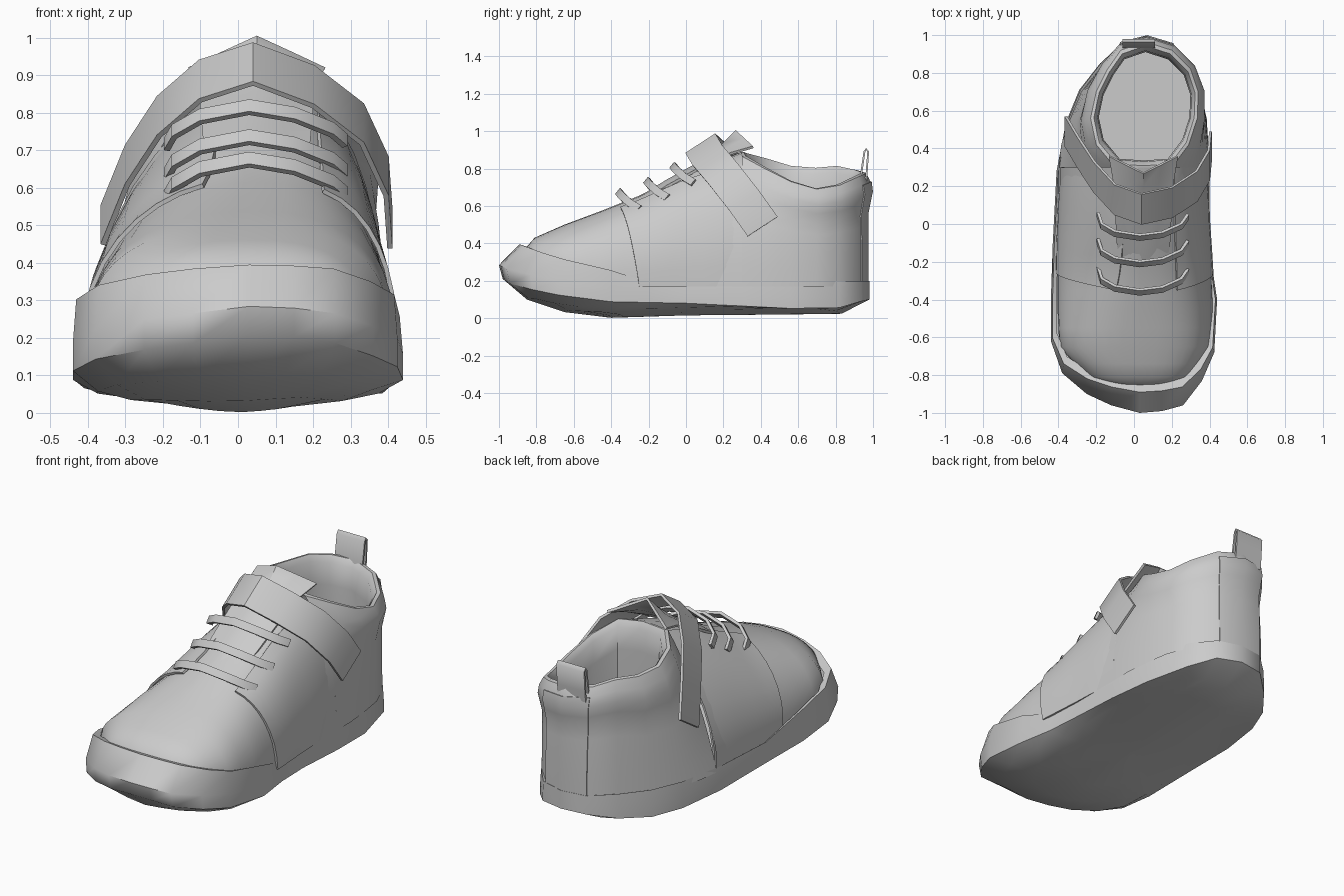
import bpy, math
from mathutils import Vector as V

cube = bpy.data.objects.get("Cube")
if cube:
    bpy.data.objects.remove(cube, do_unlink=True)

grey = bpy.data.materials.new("plain_grey")
grey.use_nodes = True
tone = (0.6, 0.6, 0.6, 1)
grey.diffuse_color = tone
grey.node_tree.nodes["Principled BSDF"].inputs["Base Color"].default_value = tone


def interp(table, t):
    """Linear lookup in rows of (key, values...)."""
    for a, b in zip(table, table[1:]):
        if t <= b[0]:
            f = max(0, (t - a[0]) / (b[0] - a[0]))
            return [p + (q - p) * f for p, q in zip(a[1:], b[1:])]
    return list(table[-1][1:])


def loft(name, rows, closed=False, cap_start=False, cap_end=False, thick=0, angle=45):
    """Skin equal rows of points into one object."""
    n = len(rows[0])
    verts = [tuple(p) for row in rows for p in row]
    faces = []
    for i in range(len(rows) - 1):
        for j in range(n if closed else n - 1):
            k = (j + 1) % n
            faces.append((i * n + j, i * n + k, (i + 1) * n + k, (i + 1) * n + j))
    if cap_start:
        faces.append(tuple(reversed(range(n))))
    if cap_end:
        faces.append(tuple(range(len(verts) - n, len(verts))))
    mesh = bpy.data.meshes.new(name)
    mesh.from_pydata(verts, [], faces)
    mesh.materials.append(grey)
    obj = bpy.data.objects.new(name, mesh)
    bpy.context.collection.objects.link(obj)
    bpy.ops.object.select_all(action="DESELECT")
    obj.select_set(True)
    bpy.context.view_layer.objects.active = obj
    bpy.ops.object.mode_set(mode="EDIT")
    bpy.ops.mesh.select_all(action="SELECT")
    bpy.ops.mesh.normals_make_consistent(inside=False)
    bpy.ops.object.mode_set(mode="OBJECT")
    if thick:
        mod = obj.modifiers.new("thickness", "SOLIDIFY")
        mod.thickness, mod.offset = thick, 0
        bpy.ops.object.modifier_apply(modifier=mod.name)
    bpy.ops.object.shade_smooth_by_angle(angle=math.radians(angle))
    return obj


def ribbon(name, path, across, thick):
    """Flat band along a path, widened by the vector across."""
    w = V(across)
    return loft(name, [[V(p) - w for p in path], [V(p) + w for p in path]], thick=thick)


# Sole: plan outline with a rand that rises round the toe
outline = [(.03, -1), (.15, -.99), (.26, -.96), (.36, -.83), (.425, -.68), (.44, -.4), (.41, -.2),
           (.40, 0), (.40, .3), (.385, .56), (.32, .82), (.22, .94), (.08, .98), (-.06, .96),
           (-.18, .85), (-.29, .71), (-.36, .54), (-.41, .28), (-.43, -.1), (-.44, -.4),
           (-.44, -.62), (-.38, -.79), (-.25, -.9), (-.12, -.96)]
edge_z = [(-1, .21), (-.95, .18), (-.8, .145), (-.5, .09), (0, .08), (.6, .05), (.8, .05), (.97, .1)]
tread_z = [(-.9, .12), (-.75, .055), (-.6, .02), (-.45, .0), (0, .015), (.8, .02)]
rand_z = [(-1, .395), (-.75, .33), (-.3, .235), (-.22, .19), (.97, .2)]


def toe(y):
    return max(0, -y - .5) * 2


def rand_top(x, y, inset=0):
    k = 1 - inset
    return (x * .98 * k, y * (1 - .11 * toe(y)) * k, interp(rand_z, y)[0] - inset * .3)


def tread(x, y, k):
    z = interp(tread_z, y * k)[0] + .06 * (abs(x * k) / .44) ** 1.4
    return (x * k, y * k, min(z, interp(edge_z, y)[0]))


bottom = [(x, y * (1 - .02 * toe(y)), interp(edge_z, y)[0]) for x, y in outline]
middle = [(x, y, .6 * interp(edge_z, y)[0] + .4 * interp(rand_z, y)[0]) for x, y in outline]
treads = [[tread(x, y, k) for x, y in outline] for k in (.04, .4, .65, .85)]
loft("sole", treads + [bottom, middle, [rand_top(x, y) for x, y in outline],
                       [rand_top(x, y, .05) for x, y in outline]], closed=True, cap_start=True)

# Upper front: arched sections (y, left x, right x, base z, top z, left power)
sections = [(-.87, -.08, .16, .32, .36, .8), (-.81, -.25, .3, .29, .43, .8),
            (-.65, -.395, .40, .25, .5, .8), (-.45, -.405, .42, .2, .575, .95),
            (-.25, -.405, .41, .17, .655, 1.25), (0, -.40, .395, .17, .78, 1.5),
            (.3, -.40, .395, .17, .89, 1.55)]


def arch(y, u, off=0):
    """Point on the upper; u runs 0 (right base) to 1 (left base)."""
    xl, xr, z0, z1, power = interp(sections, y)
    a = math.pi * u
    c, s = math.cos(a), max(0, math.sin(a))
    mid = .03
    x = mid + ((xr - mid) * abs(c) ** .75 if c > 0 else (xl - mid) * abs(c) ** power)
    return (x + off * c, y, z0 + (z1 - z0) * s ** .95 + off * s)


ARC = 20
ys = [-.87, -.84, -.81, -.74, -.65, -.55, -.45, -.35, -.25, -.12, 0, .15, .3]
loft("vamp", [[arch(y, j / ARC) for j in range(ARC + 1)] for y in ys], cap_start=True)

# Side panels lying over the vamp, sinking into the upper towards the back
for name, u0, u1 in (("right_panel", .0, .37), ("left_panel", 1, .60)):
    rows = []
    for i in range(9):
        v = i / 8
        start = -.25 - .1 * v
        rows.append([arch(start + (.3 - start) * k / 8, u0 + (u1 - u0) * v,
                          .011 * min(1, 3 * v + .3) - .022 * (k / 8) ** 3) for k in range(9)])
    loft(name, rows, thick=.012)

# Upper back: wall columns from base (x, y) to collar (x, y, z)
columns = [(.395, .3, .2, .3, .865), (.395, .42, .29, .42, .8), (.382, .56, .335, .56, .73),
           (.36, .7, .34, .7, .69), (.31, .82, .3, .82, .71), (.2, .935, .2, .92, .755),
           (.08, .97, .06, .965, .775), (-.06, .95, -.07, .92, .79),
           (-.17, .84, -.14, .82, .81), (-.28, .7, -.2, .7, .8), (-.35, .53, -.23, .56, .81),
           (-.385, .42, -.2, .42, .85), (-.4, .3, -.1, .3, .88)]
centre = V((.06, .6, 0))
STEPS = 9
rows = [[] for _ in range(STEPS + 1)]
for bx, by, tx, ty, tz in columns:
    base, top = V((bx, by, .17)), V((tx, ty, tz))
    lean = .35 if bx < -.2 else .0
    ctrl = base.lerp(top, lean)
    ctrl.z = .17 + (tz - .17) * (.68 - .2 * lean)
    out = (base - centre)
    out.z = 0
    out.normalize()
    heel = min(1, max(0, (by - .35) * 4))
    for k in range(STEPS + 1):
        t = k / STEPS
        p = base.lerp(ctrl, t).lerp(ctrl.lerp(top, t), t)
        puff = math.sin(math.pi * (t - .6) / .4) if t > .6 else 0
        rows[k].append(p + out * heel * .026 * puff)
loft("quarter", rows)

# Back seam strip follows the heel columns
loft("heel_strip", [[p + V((0, .004, 0)) for p in row[5:8]] for row in rows[:-1]], thick=.006)

# Collar lining and footbed
rim = [V(c[2:]) for c in columns] + [V((.05, .29, .885))]


def inner(k, z=None, drop=0):
    ring = []
    for p in rim:
        q = centre + (p - centre) * k
        q.z = z if z is not None else p.z - drop
        ring.append(q)
    return ring


loft("lining", [rim, inner(.94, drop=-.004), inner(.87, drop=.03), inner(.85, drop=.15),
                inner(.9, z=.25)], closed=True, cap_end=True)

# Tongue with a peaked free end
tongue_rows = []
for y, z, drop, back, half in ((-.36, .575, .04, .0, .1), (-.1, .735, .03, 0, .14),
                               (.1, .845, .03, 0, .15), (.2, .93, .05, .04, .16),
                               (.27, 1.0, .085, .09, .18)):
    tongue_rows.append([(.05 + half * s, y + back * abs(s), z - drop * abs(s))
                        for s in (-1, -.5, 0, .5, 1)])
loft("tongue", tongue_rows, thick=.014)

# Closing strap across the instep
ribbon("strap", [(.405, .41, .49), (.395, .31, .63), (.33, .2, .77), (.2, .115, .87),
                 (.04, .08, .93), (-.1, .13, .885), (-.21, .25, .79), (-.295, .38, .66),
                 (-.36, .49, .5)], (0, .08, .052), .014)

# Three laces
for i, (y, z) in enumerate(((-.36, .675), (-.21, .735), (-.07, .815))):
    ribbon(f"lace_{i + 1}", [(-.19, y + .12, z - .1), (-.17, y + .06, z - .065),
                             (-.1, y + .02, z - .025), (.03, y, z), (.15, y + .015, z - .02),
                             (.25, y + .06, z - .06), (.285, y + .11, z - .09)],
           (0, .013, .016), .016)

# Heel pull loop
ribbon("heel_loop", [(.025, .93, .72), (.025, .938, .78), (.025, .954, .89), (.025, .963, .905),
                     (.025, .974, .89), (.025, .966, .78), (.025, .96, .72)], (.085, 0, 0), .01)
